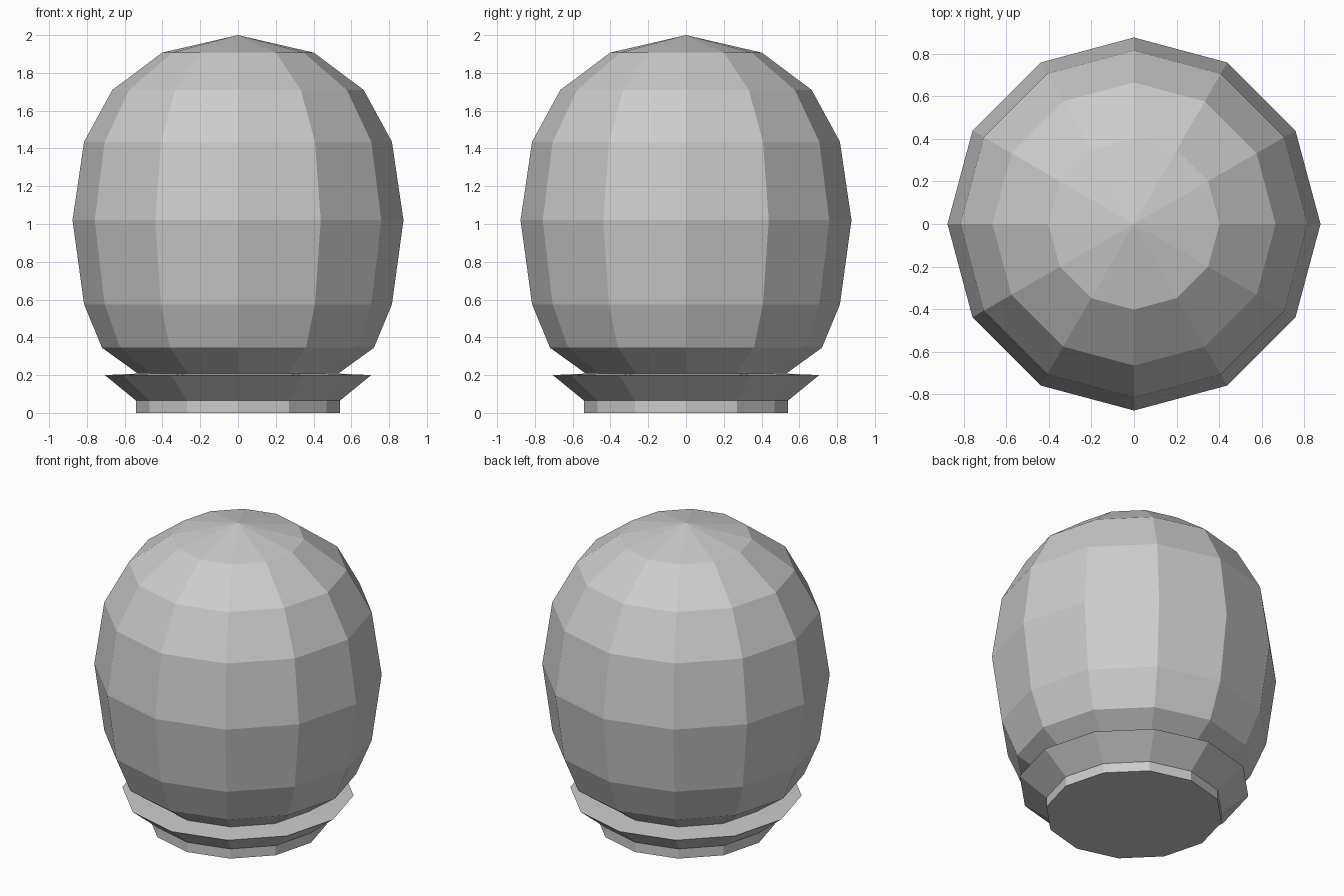
import bpy, bmesh
from math import cos, sin, pi

if "Cube" in bpy.data.objects:
    bpy.data.objects.remove(bpy.data.objects["Cube"])

SIDES = 12


def lathe(name, profile):
    """Revolve (radius, z) points around z; radius 0 makes a pole."""
    bm = bmesh.new()
    rings = []
    for r, z in profile:
        if r == 0:
            rings.append([bm.verts.new((0, 0, z))] * SIDES)
        else:
            rings.append([bm.verts.new((r * cos(2 * pi * i / SIDES),
                                        r * sin(2 * pi * i / SIDES), z))
                          for i in range(SIDES)])
    for low, high in zip(rings, rings[1:]):
        for i in range(SIDES):
            j = (i + 1) % SIDES
            corners = list(dict.fromkeys((low[i], low[j], high[j], high[i])))
            bm.faces.new(corners)
    # Flat cap on the underside
    if profile[0][1] == 0:
        bm.faces.new(rings[0][::-1])
    mesh = bpy.data.meshes.new(name)
    bm.to_mesh(mesh)
    bm.free()
    obj = bpy.data.objects.new(name, mesh)
    bpy.context.collection.objects.link(obj)
    return obj


# Foot with flared collar, its top returning to the neck
lathe("base_collar", [(0.54, 0), (0.54, 0.065), (0.705, 0.2), (0.53, 0.208)])

# Faceted dome with a shallow pointed top
lathe("dome", [(0.53, 0.208), (0.72, 0.345), (0.815, 0.575), (0.876, 1.02),
               (0.815, 1.435), (0.665, 1.71), (0.402, 1.907), (0, 2)])
